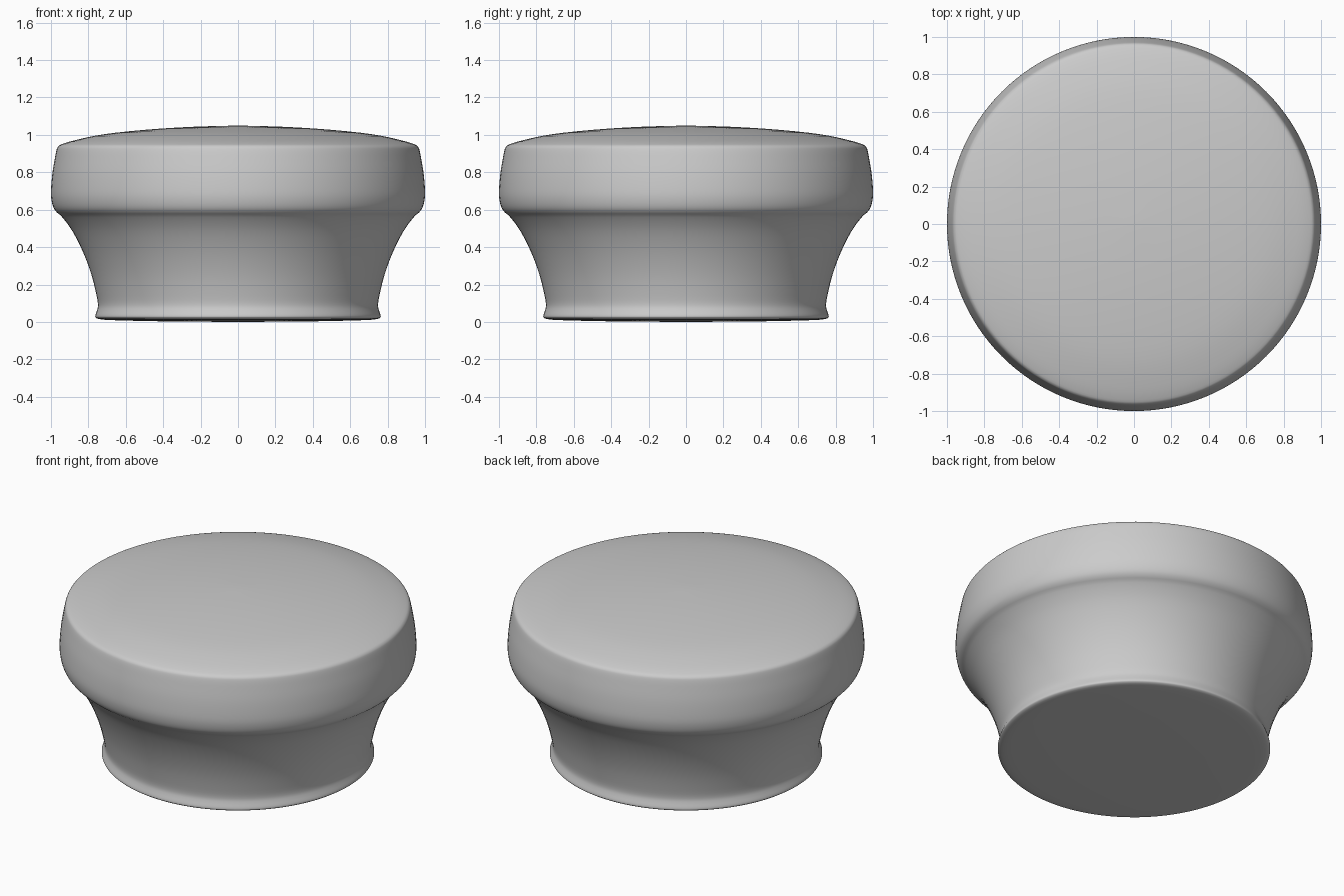
import bpy, bmesh, math
from mathutils import Vector

if "Cube" in bpy.data.objects:
    bpy.data.objects.remove(bpy.data.objects["Cube"])

# Half profile of the turned knob: (radius, height), bottom centre to top centre
PROFILE = [
    (0, 0), (0.40, 0.003), (0.66, 0.009), (0.735, 0.014), (0.759, 0.022), (0.763, 0.034),
    (0.754, 0.062), (0.749, 0.09), (0.756, 0.14), (0.783, 0.25), (0.827, 0.37),
    (0.885, 0.485), (0.94, 0.56), (0.968, 0.585), (0.986, 0.61), (0.997, 0.65),
    (1.0, 0.70), (0.993, 0.79), (0.98, 0.87), (0.97, 0.92), (0.961, 0.939),
    (0.94, 0.951), (0.87, 0.972), (0.72, 1.003), (0.50, 1.027), (0.25, 1.043), (0, 1.05),
]


def smooth_path(points, steps):
    """Catmull-Rom curve through the points."""
    p = [Vector(q) for q in points]
    p = [p[0]] + p + [p[-1]]
    out = []
    for a, b, c, d in zip(p, p[1:], p[2:], p[3:]):
        for i in range(steps):
            t = i / steps
            out.append(0.5 * (2 * b + (c - a) * t + (2 * a - 5 * b + 4 * c - d) * t ** 2
                              + (3 * b - a - 3 * c + d) * t ** 3))
    return out + [p[-1]]


def lathe(name, points, segments=128):
    bm = bmesh.new()
    verts = [bm.verts.new((q.x, 0, q.y)) for q in points]
    edges = [bm.edges.new(pair) for pair in zip(verts, verts[1:])]
    bmesh.ops.spin(bm, geom=verts + edges, cent=(0, 0, 0), axis=(0, 0, 1),
                   angle=math.tau, steps=segments, use_duplicate=False)
    bmesh.ops.remove_doubles(bm, verts=bm.verts, dist=0.0002)
    bmesh.ops.recalc_face_normals(bm, faces=bm.faces)
    for f in bm.faces:
        f.smooth = True
    mesh = bpy.data.meshes.new(name)
    bm.to_mesh(mesh)
    bm.free()
    obj = bpy.data.objects.new(name, mesh)
    bpy.context.collection.objects.link(obj)
    return obj


# Round knob with flared neck, foot rim and domed cap
lathe("round_knob", smooth_path(PROFILE, 3))
